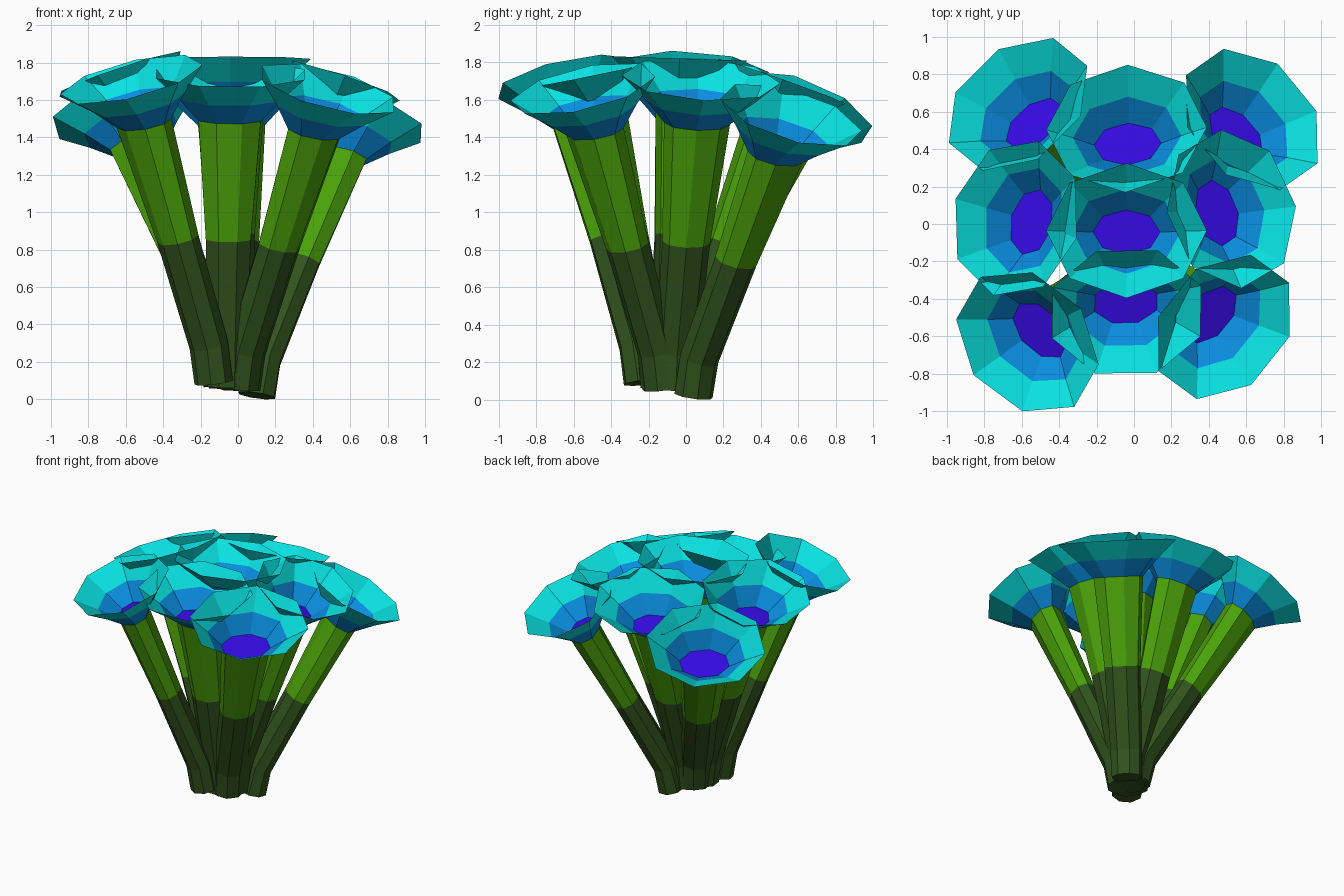
import bpy, bmesh
from math import radians, sin, cos, pi
from mathutils import Vector

if "Cube" in bpy.data.objects:
    bpy.data.objects.remove(bpy.data.objects["Cube"])

COLORS = [("stem_dark", (0.03, 0.085, 0.012)), ("stem_light", (0.07, 0.36, 0.003)),
          ("throat", (0.035, 0.003, 0.75)), ("petal_inner", (0.003, 0.27, 0.75)),
          ("petal_outer", (0.003, 0.75, 0.75))]
mats = []
for n, c in COLORS:
    m = bpy.data.materials.new(n)
    m.diffuse_color = (*c, 1)
    m.use_nodes = True
    m.node_tree.nodes["Principled BSDF"].inputs["Base Color"].default_value = m.diffuse_color
    mats.append(m)

SIDES = 8
# (offset back from rim centre along the axis, radius, flattening, material of band below)
UPPER = [(0.25, 0.18, 0.66, 1), (0.13, 0.29, 0.78, 3), (0.0, 0.43, 0.84, 4)]


def ring(bm, centre, axis, out, r, flat, phase):
    """Octagon across the axis, flattened along the outward direction."""
    q = Vector((0, 0, 1)).rotation_difference(axis)
    verts = []
    for i in range(SIDES):
        a = phase + 2 * pi * i / SIDES
        v = Vector((r * cos(a), r * sin(a), 0))
        v -= out * v.dot(out) * (1 - flat)
        verts.append(bm.verts.new(centre + q @ v))
    return verts


def flower(name, base, rim, phase):
    base, rim, ph = Vector(base), Vector(rim), radians(phase)
    bend = base + Vector(((rim.x - base.x) * 0.06, (rim.y - base.y) * 0.06, 0.2))
    axis = (rim - bend).normalized()
    out = Vector((axis.x, axis.y, 0)).normalized()
    bm = bmesh.new()
    # stem rings: foot, bend, colour change; then throat, petals and rim
    rings = [(ring(bm, base, (bend - base).normalized(), out, 0.11, 0.9, ph), 0),
             (ring(bm, bend, axis, out, 0.115, 0.85, ph), 0),
             (ring(bm, bend.lerp(rim, 0.40), axis, out, 0.13, 0.75, ph), 0)]
    for d, r, flat, m in UPPER:
        rings.append((ring(bm, rim - axis * d, axis, out, r, flat, ph), m))
    bm.faces.new(rings[0][0][::-1])
    for (a, _), (b, m) in zip(rings, rings[1:]):
        for i in range(SIDES):
            j = (i + 1) % SIDES
            bm.faces.new((a[i], a[j], b[j], b[i])).material_index = m
    bm.faces.new(rings[3][0]).material_index = 2
    me = bpy.data.meshes.new(name)
    bm.to_mesh(me)
    bm.free()
    for m in mats:
        me.materials.append(m)
    bpy.context.collection.objects.link(bpy.data.objects.new(name, me))


# name, foot centre, rim centre, twist
for f in [("flower_back_left", (-0.06, -0.04, 0.08), (-0.62, 0.64, 1.56), 25),
          ("flower_back", (0.0, -0.03, 0.06), (-0.04, 0.51, 1.70), 0),
          ("flower_back_right", (0.10, 0.04, 0.02), (0.63, 0.56, 1.52), 15),
          ("flower_left", (-0.09, -0.10, 0.08), (-0.63, 0.03, 1.74), 28),
          ("flower_centre", (-0.04, -0.09, 0.06), (-0.04, -0.035, 1.82), 0),
          ("flower_right", (0.02, -0.06, 0.06), (0.52, 0.08, 1.71), 5),
          ("flower_front_left", (-0.13, -0.23, 0.09), (-0.57, -0.63, 1.71), 34),
          ("flower_front", (-0.06, -0.15, 0.07), (-0.04, -0.47, 1.74), 22.5),
          ("flower_front_right", (0.01, -0.13, 0.06), (0.48, -0.55, 1.66), 30)]:
    flower(*f)
